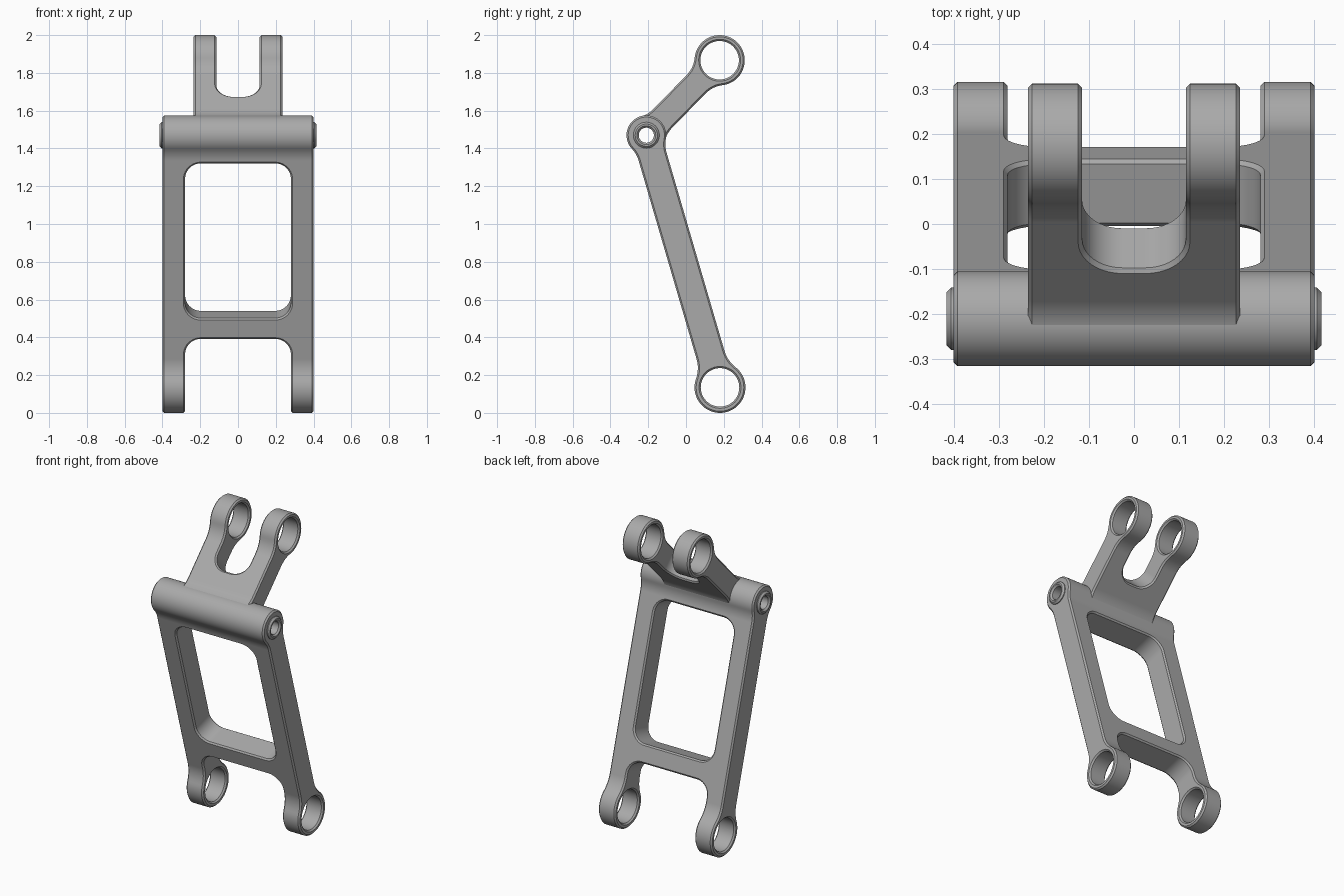
import bpy, bmesh
from math import sin, cos, pi, sqrt, atan2
from mathutils import Matrix, Vector

cube = bpy.data.objects.get("Cube")
if cube:
    bpy.data.objects.remove(cube)

metal = bpy.data.materials.new("grey metal")
metal.use_nodes = True
GREY = (0.40, 0.40, 0.40, 1)
metal.diffuse_color = GREY
metal.node_tree.nodes["Principled BSDF"].inputs["Base Color"].default_value = GREY

# Joint centres in (y, z)
PIVOT = Vector((-0.21, 1.47))
FOOT = Vector((0.18, 0.135))
HEAD = Vector((0.178, 1.867))


def arc(cx, cy, r, a0, a1, n):
    return [(cx + r * cos(a0 + (a1 - a0) * i / n), cy + r * sin(a0 + (a1 - a0) * i / n))
            for i in range(n + 1)]


def end_outline(R, h, r):
    """Half round end: from the arm edge, over a fillet, to the tip (arm runs along +s)."""
    sx = sqrt((R + r) ** 2 - (h + r) ** 2)
    a = atan2(h + r, sx)
    fillet = arc(sx, h + r, r, -pi / 2, a - pi, 6)
    return fillet + arc(0, 0, R, a, pi, 22)[1:]


def link_profile(L, R0, R1, h, r0, r1):
    """Closed outline of an arm with a round boss on both ends."""
    near, far = end_outline(R0, h, r0), end_outline(R1, h, r1)
    upper = [(L - s, t) for s, t in reversed(far)] + near
    return upper + [(s, -t) for s, t in reversed(upper[1:-1])]


def rounded_rect(x, s0, s1, r):
    pts = []
    for i, (cx, cs) in enumerate([(x - r, s1 - r), (r - x, s1 - r), (r - x, s0 + r), (x - r, s0 + r)]):
        pts += arc(cx, cs, r, i * pi / 2, (i + 1) * pi / 2, 10)
    return pts


def prism(name, pts, to3d, depth):
    """Extrude an outline symmetrically by +-depth."""
    bm = bmesh.new()
    face = bm.faces.new([bm.verts.new(to3d(a, b, -depth)) for a, b in pts])
    ext = bmesh.ops.extrude_face_region(bm, geom=[face])
    shift = Vector(to3d(0, 0, depth)) - Vector(to3d(0, 0, -depth))
    bmesh.ops.translate(bm, vec=shift, verts=[v for v in ext["geom"] if isinstance(v, bmesh.types.BMVert)])
    bmesh.ops.recalc_face_normals(bm, faces=bm.faces)
    mesh = bpy.data.meshes.new(name)
    bm.to_mesh(mesh)
    bm.free()
    obj = bpy.data.objects.new(name, mesh)
    bpy.context.collection.objects.link(obj)
    return obj


def bore(centre, r):
    c = centre
    return prism("bore_cutter", arc(0, 0, r, 0, 2 * pi, 48)[:-1],
                 lambda a, b, d: (d, c.x + a, c.y + b), 0.6)


def finish(obj, cutters, bevel):
    """Cut, chamfer, bake the modifiers and shade."""
    for c in cutters:
        c.hide_render = True
        m = obj.modifiers.new("cut", "BOOLEAN")
        m.operation, m.solver, m.object = "DIFFERENCE", "EXACT", c
    b = obj.modifiers.new("chamfer", "BEVEL")
    b.width, b.segments, b.limit_method, b.angle_limit = bevel, 1, "ANGLE", 0.7
    bpy.context.view_layer.update()
    mesh = bpy.data.meshes.new_from_object(obj.evaluated_get(bpy.context.evaluated_depsgraph_get()))
    obj.modifiers.clear()
    obj.data = mesh
    mesh.materials.clear()
    mesh.materials.append(metal)
    for c in cutters:
        bpy.data.objects.remove(c)
    bpy.ops.object.select_all(action="DESELECT")
    obj.select_set(True)
    bpy.context.view_layer.objects.active = obj
    bpy.ops.object.shade_smooth_by_angle(angle=0.5)
    w = obj.modifiers.new("normals", "WEIGHTED_NORMAL")
    w.keep_sharp = True


def arm_frame(start, end):
    """Frames along an arm: one for side outlines, one for cuts through its face."""
    d = (end - start).normalized()
    n = Vector((d.y, -d.x))

    def side(s, t, x):
        p = start + d * s + n * t
        return (x, p.x, p.y)

    return side, lambda x, s, t: side(s, t, x), (end - start).length


# Lower arm: wide frame with the pivot tube on top and two lugs below
side, face, length = arm_frame(FOOT, PIVOT)
lower = prism("lower_arm", link_profile(length, 0.135, 0.105, 0.077, 0.17, 0.15), side, 0.40)
finish(lower, [
    prism("window_cutter", rounded_rect(0.28, 0.402, 1.256, 0.085), face, 0.4),
    prism("notch_cutter", rounded_rect(0.28, -0.6, 0.288, 0.085), face, 0.4),
    bore(FOOT, 0.102), bore(PIVOT, 0.045)], 0.009)

# Upper arm: narrow fork rising from the tube
side, face, length = arm_frame(PIVOT, HEAD)
upper = prism("upper_arm", link_profile(length, 0.103, 0.133, 0.07, 0.15, 0.15), side, 0.235)
finish(upper, [
    prism("fork_cutter", rounded_rect(0.115, 0.224, 1.2, 0.09), face, 0.4),
    bore(HEAD, 0.102), bore(PIVOT, 0.05)], 0.009)

# Pivot bushings standing proud of the tube ends
for label, sign in (("left", 1), ("right", -1)):
    bush = prism(label + "_bushing", arc(0, 0, 0.069, 0, 2 * pi, 48)[:-1],
                 lambda a, b, d: (sign * 0.375 + d, PIVOT.x + a, PIVOT.y + b), 0.04)
    finish(bush, [bore(PIVOT, 0.04)], 0.01)
